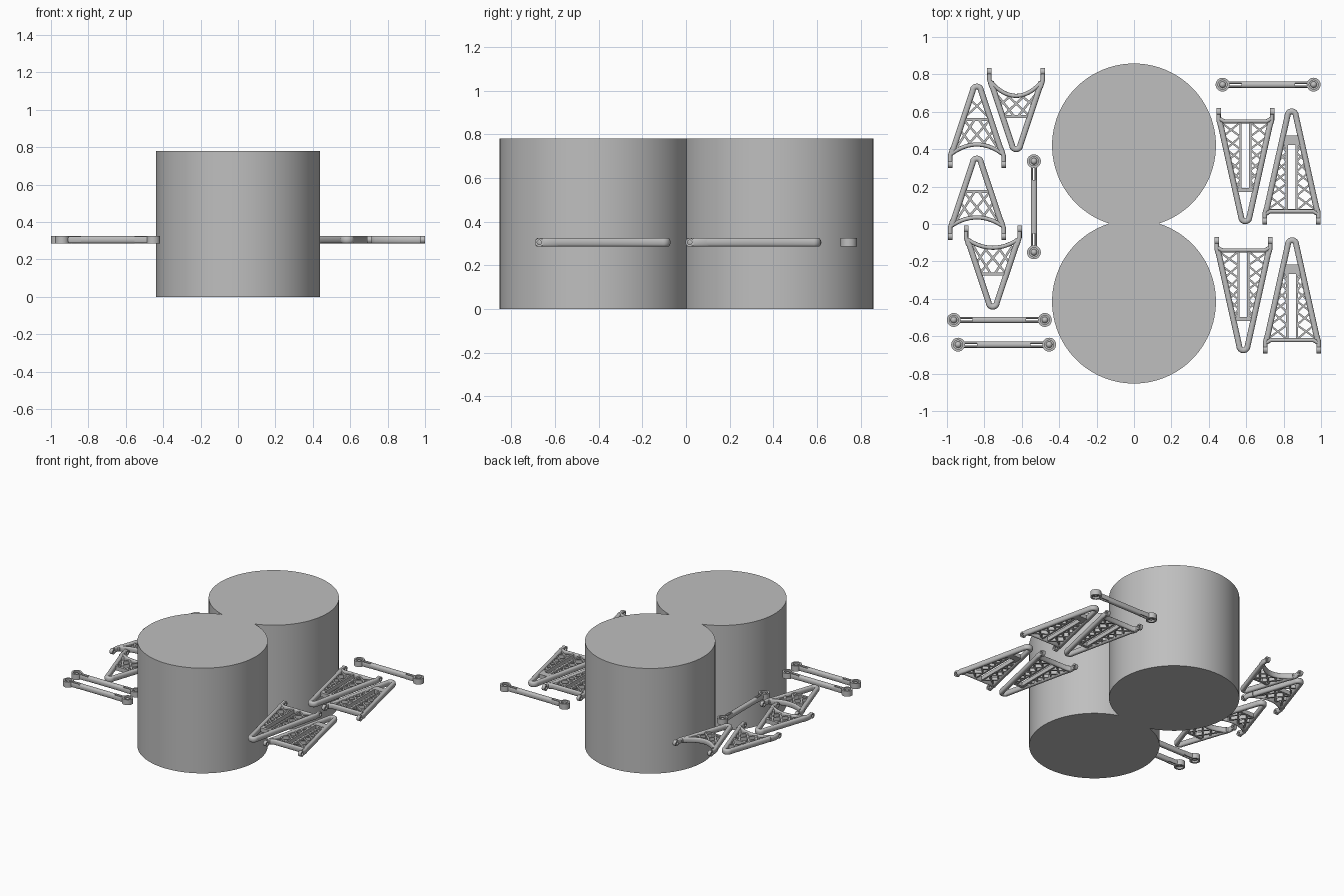
import bpy, bmesh, math
from mathutils import Matrix, Vector

if "Cube" in bpy.data.objects:
    bpy.data.objects.remove(bpy.data.objects["Cube"])

Z = 0.305      # mid height of all the thin parts
H = 0.04       # their thickness

gray = bpy.data.materials.new("plain gray")
gray.diffuse_color = (0.52, 0.52, 0.52, 1)
gray.use_nodes = True
gray.node_tree.nodes["Principled BSDF"].inputs["Base Color"].default_value = gray.diffuse_color


def finish(bm, name, x=0, y=0, z=0, turn=0):
    bmesh.ops.recalc_face_normals(bm, faces=bm.faces[:])
    me = bpy.data.meshes.new(name)
    bm.to_mesh(me)
    bm.free()
    me.materials.append(gray)
    ob = bpy.data.objects.new(name, me)
    ob.location = (x, y, z)
    ob.rotation_euler.z = turn
    bpy.context.collection.objects.link(ob)
    return ob


def sweep(bm, path, w, h=H, rounded=False):
    """Bar of width w and height h along a flat path, with mitred bends."""
    if rounded:
        sec = []
        for i in range(16):
            c, s = math.cos(math.tau * i / 16), math.sin(math.tau * i / 16)
            sec.append((math.copysign(abs(c) ** 0.75, c) * w / 2, math.copysign(abs(s) ** 0.75, s) * h / 2))
    else:
        sec = [(-w / 2, -h / 2), (w / 2, -h / 2), (w / 2, h / 2), (-w / 2, h / 2)]
    pts = [Vector(p) for p in path]
    dirs = [(b - a).normalized() for a, b in zip(pts, pts[1:])]
    rings = []
    for i, p in enumerate(pts):
        d0, d1 = dirs[max(i - 1, 0)], dirs[min(i, len(dirs) - 1)]
        t = (d0 + d1).normalized()
        k = 1 / max(t.dot(d0), 0.4)
        n = Vector((-t.y, t.x)) * k
        rings.append([bm.verts.new((p.x + n.x * a, p.y + n.y * a, b)) for a, b in sec])
    m = len(sec)
    for r0, r1 in zip(rings, rings[1:]):
        for j in range(m):
            bm.faces.new((r0[j], r0[(j + 1) % m], r1[(j + 1) % m], r1[j]))
    bm.faces.new(rings[0])
    bm.faces.new(rings[-1])


def tube(bm, ro, ri, length, mat, n=32):
    """Ring with a through hole, along local z."""
    prof = [(ro, -length / 2), (ro, length / 2), (ri, length / 2), (ri, -length / 2)]
    rings = [[bm.verts.new(mat @ Vector((r * math.cos(math.tau * i / n), r * math.sin(math.tau * i / n), z)))
              for r, z in prof] for i in range(n)]
    for i in range(n):
        a, b = rings[i], rings[(i + 1) % n]
        for j in range(4):
            bm.faces.new((a[j], b[j], b[(j + 1) % 4], a[(j + 1) % 4]))


def cross(bm, a, b, c, d, w=0.010):
    """Two thin struts a-d and b-c forming an X."""
    sweep(bm, [a, d], w, 0.024)
    sweep(bm, [b, c], w, 0.024)


def frame(bm, s_base, s_end):
    """Rounded tip, two rails and two pierced prongs; tip at 0, prongs toward -y."""
    r, xb = 0.022, 0.135
    arc = [(r * math.cos(a), -0.037 + r * math.sin(a))
           for a in (math.pi * i / 12 for i in range(13))]
    sweep(bm, [(xb, -s_base)] + arc + [(-xb, -s_base)], 0.031, H, True)
    for sx in (-1, 1):
        x = sx * 0.143
        sweep(bm, [(sx * (xb - 0.004), -s_base + 0.03), (x, -s_base - 0.01), (x, -s_end + 0.034)], 0.024, H, True)
        tube(bm, 0.02, 0.010, 0.024, Matrix.Translation((x, -s_end + 0.02, 0)) @ Matrix.Rotation(math.pi / 2, 4, 'Y'), 24)


def half(s, s_base):
    """Half distance between the rail centres at distance s from the tip."""
    return 0.022 + (0.135 - 0.022) * (s - 0.037) / (s_base - 0.037)


def long_arm(name, x, y, turn, plated):
    bm = bmesh.new()
    sb = 0.545
    frame(bm, sb, 0.62)
    # base bar with flared corners
    sweep(bm, [(-0.137, -0.562), (-0.115, -0.549), (0.115, -0.549), (0.137, -0.562)], 0.022, H, True)
    # bridge behind the tip opening
    s0, w = (0.17, 0.05) if plated else (0.182, 0.02)
    e = half(s0, sb)
    sweep(bm, [(-e, -s0), (e, -s0)], w, 0.03)
    # twin centre ribs
    for sx in (-1, 1):
        sweep(bm, [(sx * 0.026, -0.18), (sx * 0.026, -0.55)], 0.012, 0.03)
        # lattice between rib and rail, cells growing toward the base
        rows = [0.19, 0.235, 0.285, 0.34, 0.40, 0.468, 0.545]
        for a, b in zip(rows, rows[1:]):
            cross(bm, (sx * 0.026, -a), (sx * half(a, sb), -a),
                  (sx * 0.026, -b), (sx * half(b, sb), -b))
    finish(bm, name, x, y, Z, turn)


def short_arm(name, x, y, turn, depth, tip_cross):
    bm = bmesh.new()
    sb = 0.375
    frame(bm, sb, 0.45)
    # arched base bar
    mid = sb - depth
    arch = [(0.137 * t / 8, -(mid + depth * (t / 8) ** 2)) for t in range(-8, 9)]
    sweep(bm, arch, 0.022, H, True)
    # crossbar and lattice
    e = half(0.19, sb)
    sweep(bm, [(-e, -0.19), (e, -0.19)], 0.016, 0.03)
    cross(bm, (-e, -0.19), (e, -0.19), (-0.055, -mid - 0.01), (0.055, -mid - 0.01), 0.012)
    for sx in (-1, 1):
        sweep(bm, [(sx * 0.01, -0.19), (sx * 0.105, -mid - 0.01)], 0.012, 0.024)
        sweep(bm, [(sx * 0.088, -0.25), (sx * 0.03, -mid)], 0.012, 0.024)
    if tip_cross:
        cross(bm, (-0.03, -0.09), (0.03, -0.09), (-e, -0.19), (e, -0.19))
    finish(bm, name, x, y, Z, turn)


def link(name, x, y, turn, length=0.487):
    bm = bmesh.new()
    L = length / 2
    # solid middle and slotted ends
    sweep(bm, [(-L + 0.1, 0), (L - 0.1, 0)], 0.034, H, True)
    for sx in (-1, 1):
        for sy in (-1, 1):
            sweep(bm, [(sx * (L - 0.03), sy * 0.0105), (sx * (L - 0.1), sy * 0.0105)], 0.013, 0.036, True)
        # eye with ball socket
        at = Matrix.Translation((sx * L, 0, 0))
        tube(bm, 0.037, 0.024, H, at)
        tube(bm, 0.025, 0.012, 0.012, at)
        bmesh.ops.create_uvsphere(bm, u_segments=24, v_segments=12, radius=0.018, matrix=at)
    finish(bm, name, x, y, Z, turn)


# two large drums
for name, y in (("rear_drum", 0.42), ("front_drum", -0.415)):
    bm = bmesh.new()
    bmesh.ops.create_cone(bm, cap_ends=True, segments=96, radius1=0.438, radius2=0.438, depth=0.78)
    finish(bm, name, 0, y, 0.39)

# lattice arms: position is the tip
PI = math.pi
long_arm("long_arm_rear_inner", 0.595, 0.0, PI, False)
long_arm("long_arm_rear_outer", 0.843, 0.617, 0, True)
long_arm("long_arm_front_inner", 0.585, -0.69, PI, False)
long_arm("long_arm_front_outer", 0.845, -0.072, 0, True)
short_arm("short_arm_rear_outer", -0.84, 0.75, 0, 0.05, True)
short_arm("short_arm_rear_inner", -0.63, 0.385, PI, 0.075, False)
short_arm("short_arm_front_outer", -0.84, 0.365, 0, 0.045, False)
short_arm("short_arm_front_inner", -0.755, -0.457, PI, 0.045, False)

# eye-ended links
link("link_right", 0.717, 0.745, 0)
link("link_left_upright", -0.535, 0.092, PI / 2)
link("link_left_upper", -0.72, -0.513, 0)
link("link_left_lower", -0.697, -0.645, 0)

# smooth curved sides, keep edges sharp
for ob in bpy.context.scene.objects:
    ob.select_set(True)
    bpy.context.view_layer.objects.active = ob
bpy.ops.object.shade_smooth_by_angle(angle=math.radians(40))
